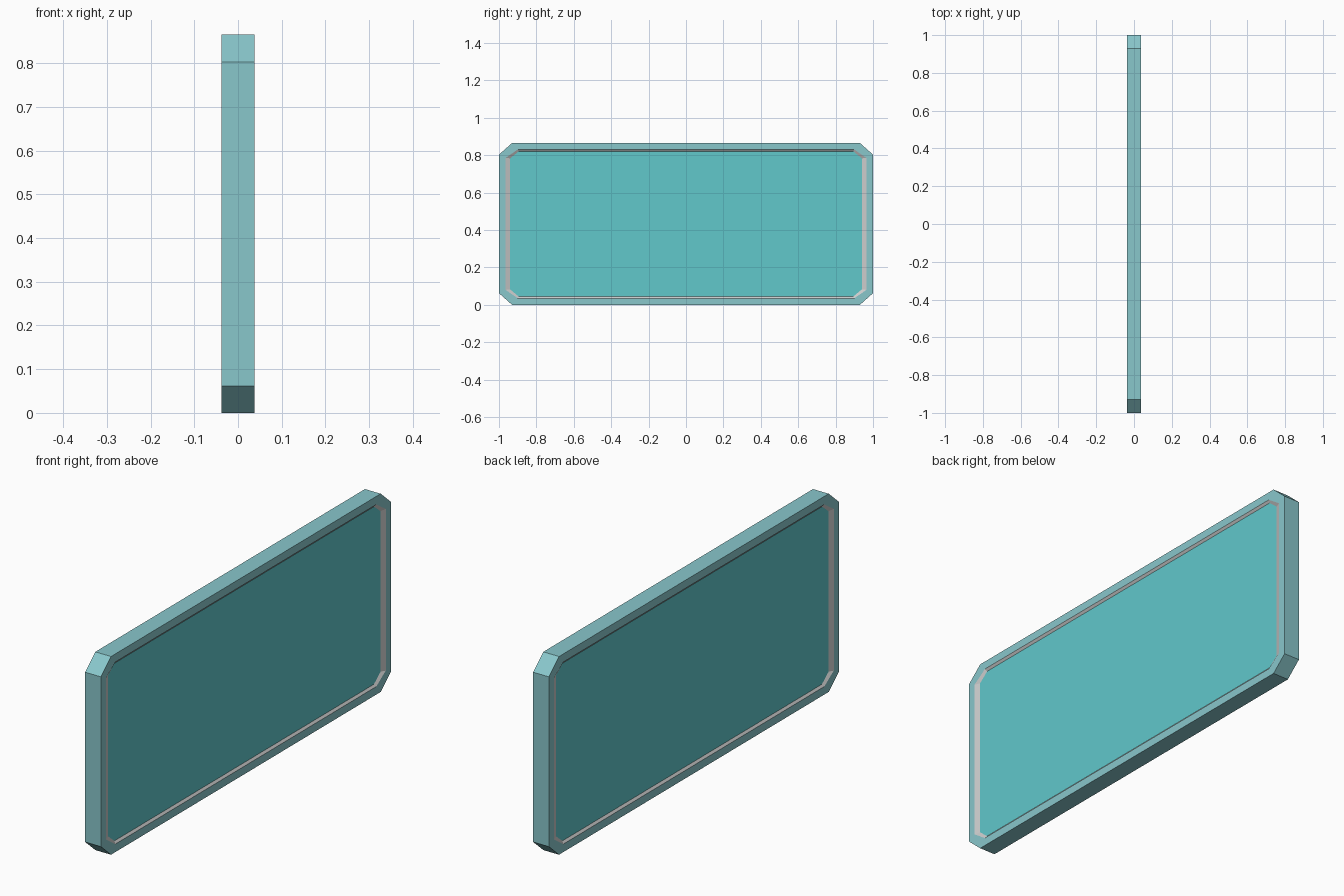
import bpy, bmesh

if "Cube" in bpy.data.objects:
    bpy.data.objects.remove(bpy.data.objects["Cube"])


def octagon(half_y, z0, z1, cy, cz):
    """Rectangle in the YZ plane with chamfered corners."""
    return [(half_y - cy, z0), (half_y, z0 + cz), (half_y, z1 - cz), (half_y - cy, z1),
            (cy - half_y, z1), (-half_y, z1 - cz), (-half_y, z0 + cz), (cy - half_y, z0)]


def material(name, rgb):
    m = bpy.data.materials.new(name)
    m.diffuse_color = (*rgb, 1)
    m.use_nodes = True
    m.node_tree.nodes["Principled BSDF"].inputs["Base Color"].default_value = m.diffuse_color
    return m


def build(name, sections, mat=None, ring=True):
    """Skin (profile, x) sections; ring closes the loop, otherwise the ends are capped."""
    bm = bmesh.new()
    loops = [[bm.verts.new((x, y, z)) for y, z in prof] for prof, x in sections]
    pairs = list(zip(loops, loops[1:]))
    if ring:
        pairs.append((loops[-1], loops[0]))
    else:
        bm.faces.new(loops[0])
        bm.faces.new(loops[-1])
    for a, b in pairs:
        for i in range(len(a)):
            j = (i + 1) % len(a)
            bm.faces.new((a[i], a[j], b[j], b[i]))
    bmesh.ops.recalc_face_normals(bm, faces=bm.faces)
    me = bpy.data.meshes.new(name)
    bm.to_mesh(me)
    bm.free()
    ob = bpy.data.objects.new(name, me)
    bpy.context.collection.objects.link(ob)
    if mat:
        me.materials.append(mat)
    return ob


X = 0.038        # half thickness
RECESS = 0.008   # panel sits slightly below the frame face
outer = octagon(1.0, 0.0, 0.865, 0.07, 0.062)
opening = octagon(0.965, 0.035, 0.83, 0.065, 0.045)
inner = octagon(0.94, 0.045, 0.82, 0.045, 0.037)

# Outer frame
build("frame", [(outer, -X), (outer, X), (opening, X), (opening, -X)],
      material("frame_teal", (0.25, 0.57, 0.60)))

# Grey gasket sloping from the frame down to the panel on both sides
build("gasket", [(opening, -X), (opening, X), (inner, X - RECESS), (inner, RECESS - X)])

# Glass panel
build("panel", [(inner, RECESS - X), (inner, X - RECESS)],
      material("panel_teal", (0.12, 0.58, 0.60)), ring=False)
